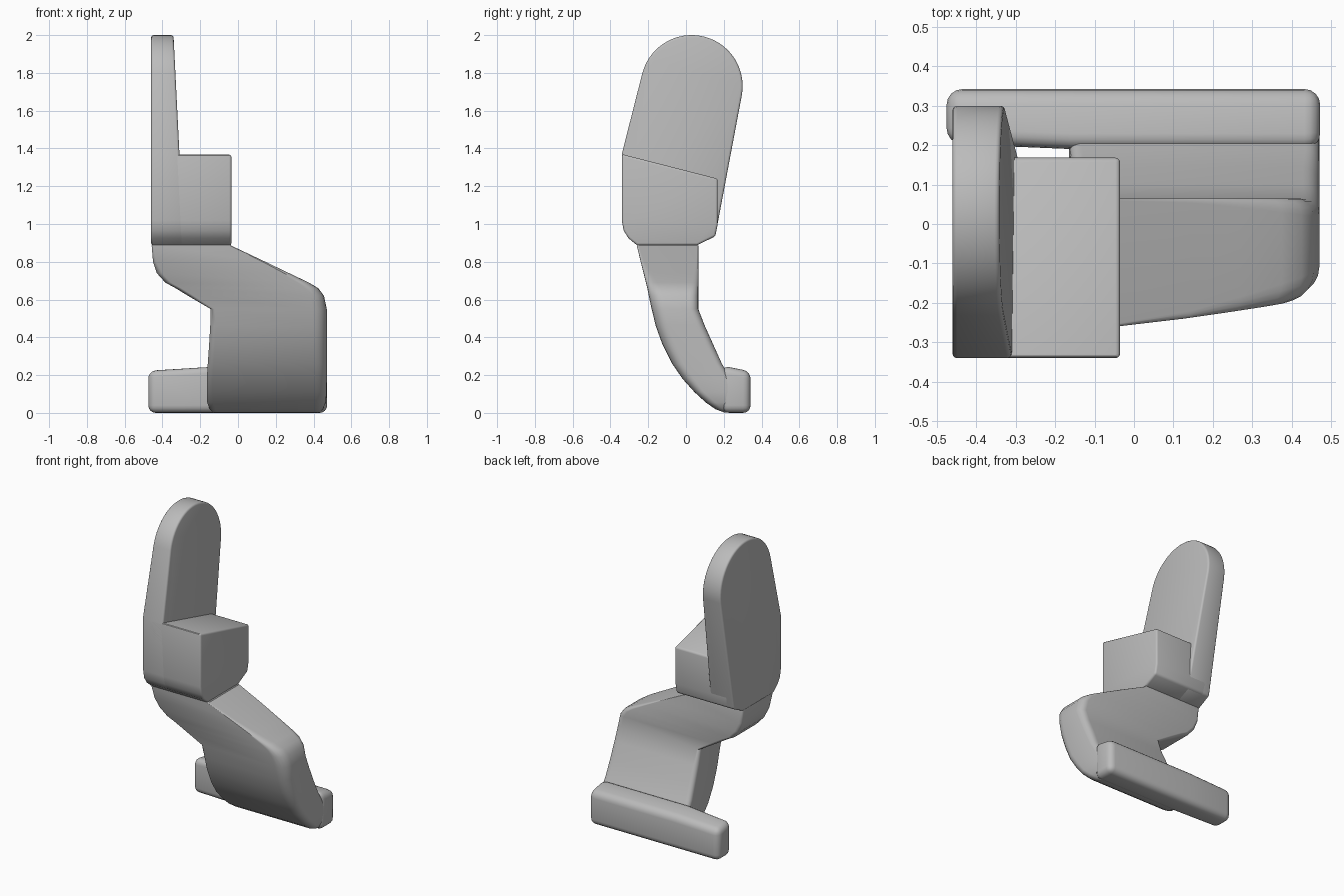
import bpy, bmesh
from math import cos, sin, radians, pi

cube = bpy.data.objects.get("Cube")
if cube:
    bpy.data.objects.remove(cube, do_unlink=True)

grey = bpy.data.materials.new("plain grey")
grey.use_nodes = True
colour = (0.5, 0.5, 0.5, 1)
grey.diffuse_color = colour
grey.node_tree.nodes["Principled BSDF"].inputs["Base Color"].default_value = colour


def skin(name, rings, bevel=0.0, segments=3):
    """Join matching point rings into a closed, smooth-shaded solid."""
    bm = bmesh.new()
    loops = [[bm.verts.new(p) for p in ring] for ring in rings]
    n = len(loops[0])
    for a, b in zip(loops, loops[1:]):
        for i in range(n):
            j = (i + 1) % n
            bm.faces.new((a[i], a[j], b[j], b[i]))
    bm.faces.new(loops[0])
    bm.faces.new(loops[-1])
    bmesh.ops.recalc_face_normals(bm, faces=bm.faces)
    mesh = bpy.data.meshes.new(name)
    bm.to_mesh(mesh)
    bm.free()
    mesh.materials.append(grey)
    obj = bpy.data.objects.new(name, mesh)
    bpy.context.collection.objects.link(obj)
    bpy.ops.object.select_all(action="DESELECT")
    obj.select_set(True)
    bpy.context.view_layer.objects.active = obj
    if bevel:
        mod = obj.modifiers.new("soft edges", "BEVEL")
        mod.width, mod.segments = bevel, segments
        mod.limit_method = "ANGLE"
        mod.angle_limit = radians(40)
        bpy.ops.object.modifier_apply(modifier=mod.name)
    bpy.ops.object.shade_smooth_by_angle(angle=radians(32))
    return obj


def rounded_section(z, left, right, front, back, r_left, r_right):
    """Horizontal rectangle with rounded corners."""
    corners = ((right, back, -1, -1, r_right * 0.6), (left, back, 1, -1, r_left),
               (left, front, 1, 1, r_left), (right, front, -1, 1, r_right))
    ring = []
    for k, (x, y, sx, sy, r) in enumerate(corners):
        for step in range(6):
            a = (k + step / 5) * pi / 2
            ring.append((x + sx * r + r * cos(a), y + sy * r + r * sin(a), z))
    return ring


# Lower outline shared by the plate and the block
base = [(-0.34, 1.02), (-0.33, 0.965), (-0.305, 0.925), (-0.26, 0.888),
        (0.06, 0.888), (0.155, 0.935)]

# Tall rounded plate, thinner towards the top
arc = [(0.03 + 0.27 * cos(radians(a)), 1.73 + 0.27 * sin(radians(a)))
       for a in range(-9, 166, 6)]
outline = [(-0.34, 1.37)] + base + arc
skin("tall_plate", [[(-0.46, y, z) for y, z in outline],
                    [(-0.31 - 0.05 * (z - 1.37), y, z) for y, z in outline]], 0.012)

# Block with a sloping top beside the plate
outline = [(-0.34, 1.37)] + base + [(0.168, 1.0), (0.168, 1.24)]
skin("side_block", [[(x, y, z) for y, z in outline] for x in (-0.42, -0.035)], 0.012)

# Swept body: height, left, right, front, back, corner radii
sections = [
    (0.93, -0.44, -0.06, -0.26, 0.06, 0.01, 0.01),
    (0.885, -0.457, -0.035, -0.26, 0.065, 0.015, 0.01),
    (0.80, -0.45, 0.145, -0.24, 0.065, 0.02, 0.02),
    (0.74, -0.43, 0.27, -0.225, 0.065, 0.03, 0.04),
    (0.69, -0.385, 0.375, -0.212, 0.065, 0.03, 0.06),
    (0.66, -0.33, 0.425, -0.205, 0.065, 0.03, 0.07),
    (0.62, -0.265, 0.455, -0.197, 0.065, 0.03, 0.075),
    (0.55, -0.145, 0.47, -0.182, 0.065, 0.02, 0.075),
    (0.46, -0.147, 0.47, -0.16, 0.1, 0.03, 0.07),
    (0.36, -0.153, 0.47, -0.124, 0.145, 0.03, 0.07),
    (0.26, -0.16, 0.47, -0.073, 0.19, 0.03, 0.06),
    (0.18, -0.165, 0.47, -0.018, 0.24, 0.03, 0.06),
    (0.11, -0.165, 0.47, 0.045, 0.27, 0.03, 0.05),
    (0.055, -0.163, 0.465, 0.105, 0.27, 0.03, 0.05),
    (0.02, -0.15, 0.45, 0.155, 0.27, 0.03, 0.04),
    (0.003, -0.13, 0.425, 0.2, 0.27, 0.02, 0.02),
]
skin("swept_body", [rounded_section(*s) for s in sections])

# Foot bar, slightly lower and slimmer at its far end
ends = []
for x, front, drop in ((-0.475, 0.203, 0.022), (-0.16, 0.19, 0.0), (0.472, 0.19, 0.0)):
    ends.append([(x, front, 0), (x, 0.342, 0), (x, 0.342, 0.22 - drop / 2),
                 (x, front, 0.25 - drop)])
skin("foot_bar", ends, 0.04, 4)
